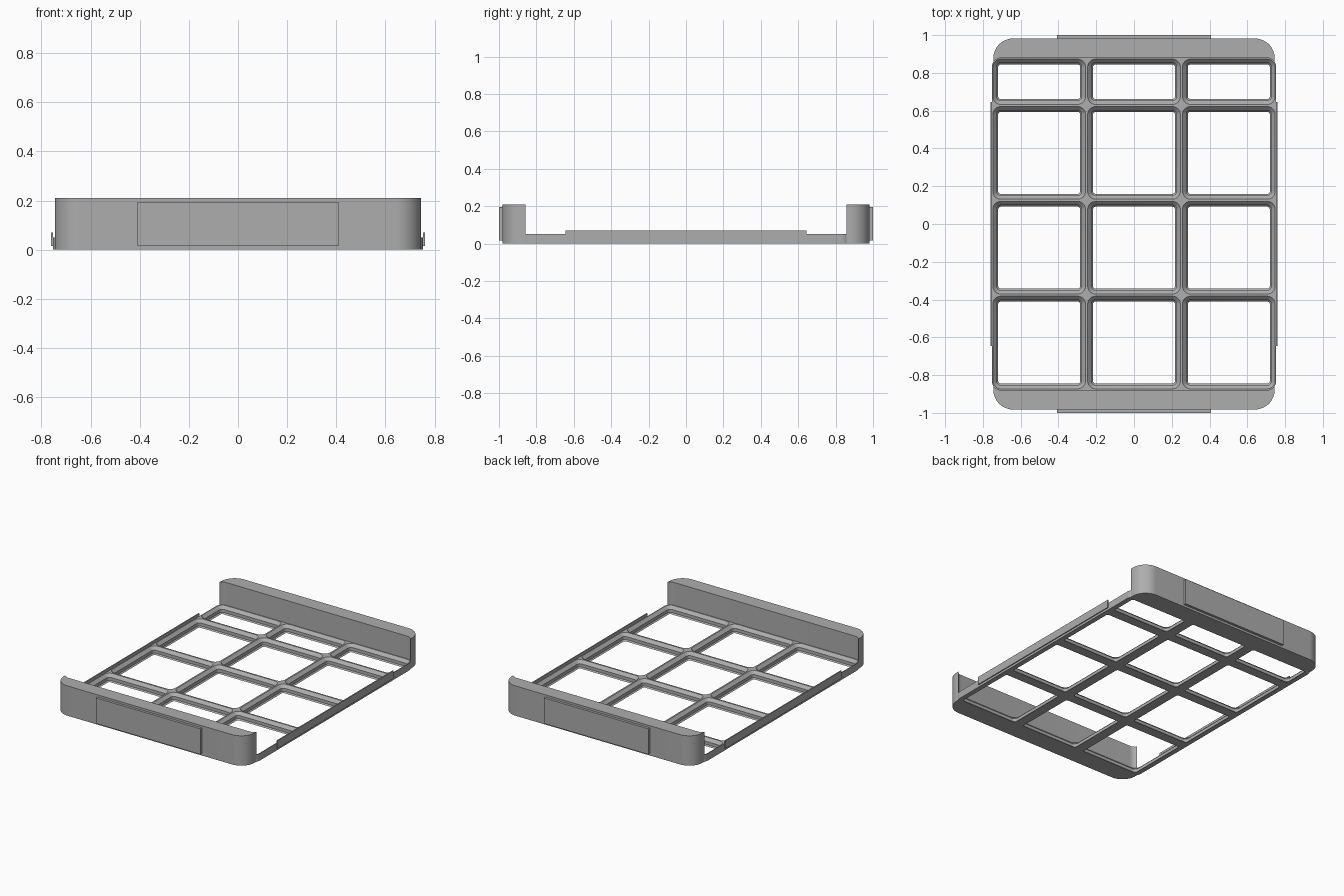
import bpy, bmesh, math

if "Cube" in bpy.data.objects:
    bpy.data.objects.remove(bpy.data.objects["Cube"])

grey = bpy.data.materials.new("mid grey")
grey.diffuse_color = (0.42, 0.42, 0.42, 1)
grey.use_nodes = True
grey.node_tree.nodes["Principled BSDF"].inputs["Base Color"].default_value = grey.diffuse_color

HALF_X, HALF_Y = 0.753, 0.8785      # grid footprint
PITCH, RADIUS = 0.502, 0.048        # cell size and corner radius
GRID_TOP, WALL_TOP = 0.05, 0.21


def rounded_rect(cx, cy, hx, hy, r, n=8):
    pts = []
    for k, (sx, sy) in enumerate([(1, 1), (-1, 1), (-1, -1), (1, -1)]):
        for i in range(n + 1):
            a = math.pi / 2 * (k + i / n)
            pts.append((cx + sx * (hx - r) + r * math.cos(a),
                        cy + sy * (hy - r) + r * math.sin(a)))
    return pts


def loft(bm, rings):
    """Closed solid through (outline, height) rings."""
    loops = [[bm.verts.new((x, y, z)) for x, y in pts] for pts, z in rings]
    n = len(loops[0])
    for a, b in zip(loops, loops[1:]):
        for i in range(n):
            j = (i + 1) % n
            bm.faces.new((a[i], a[j], b[j], b[i]))
    bm.faces.new(loops[0][::-1])
    bm.faces.new(loops[-1])


def make(name, solids):
    bm = bmesh.new()
    for rings in solids:
        loft(bm, rings)
    bmesh.ops.recalc_face_normals(bm, faces=bm.faces)
    me = bpy.data.meshes.new(name)
    bm.to_mesh(me)
    bm.free()
    me.materials.append(grey)
    ob = bpy.data.objects.new(name, me)
    bpy.context.collection.objects.link(ob)
    return ob


def select(ob):
    bpy.ops.object.select_all(action='DESELECT')
    ob.select_set(True)
    bpy.context.view_layer.objects.active = ob


def cut(ob, cutter):
    mod = ob.modifiers.new("cut", 'BOOLEAN')
    mod.operation, mod.solver, mod.object = 'DIFFERENCE', 'EXACT', cutter
    select(ob)
    bpy.ops.object.modifier_apply(modifier=mod.name)
    bpy.data.objects.remove(cutter)
    bpy.ops.object.shade_smooth_by_angle(angle=math.radians(25))


def box(name, x0, x1, y0, y1, z0, z1):
    pts = [(x0, y0), (x1, y0), (x1, y1), (x0, y1)]
    return make(name, [[(pts, z0), (pts, z1)]])


# stepped pocket profile: inset from the cell boundary at each height
PROFILE = [(0.034, -0.02), (0.034, 0.0), (0.0257, 0.0084),
           (0.0257, 0.030), (0.0056, GRID_TOP), (0.0056, 0.08)]


def pocket(cx, cy, hx, hy):
    return [(rounded_rect(cx, cy, hx - d, hy - d, RADIUS - d), z)
            for d, z in PROFILE]


# grid plate with three full rows and one half row of pockets
pockets = []
for row in range(4):
    y0 = -HALF_Y + row * PITCH
    y1 = min(y0 + PITCH, HALF_Y)
    for col in (-1, 0, 1):
        pockets.append(pocket(col * PITCH, (y0 + y1) / 2, PITCH / 2, (y1 - y0) / 2))
footprint = rounded_rect(0, 0, HALF_X, HALF_Y, RADIUS)
grid = make("grid_plate", [[(footprint, 0), (footprint, GRID_TOP)]])
cut(grid, make("pocket_cutter", pockets))

# tall end walls wrapping the grid's rounded corners
outline = rounded_rect(0, 0, 0.745, 0.982, 0.105, 16)
walls = make("end_walls", [[(outline, 0), (outline, WALL_TOP)]])
cut(walls, make("wall_cutter", [[(footprint, -0.1), (footprint, 0.4)]]))

# raised panels on the ends and thin strips along the sides
for s, end, side in ((-1, "front", "left"), (1, "back", "right")):
    box(end + "_panel", -0.408, 0.408, *sorted((s * 0.98, s * 1.0)), 0.015, 0.195)
    box(side + "_strip", *sorted((s * 0.752, s * 0.76)), -0.645, 0.645, 0.015, 0.07)
